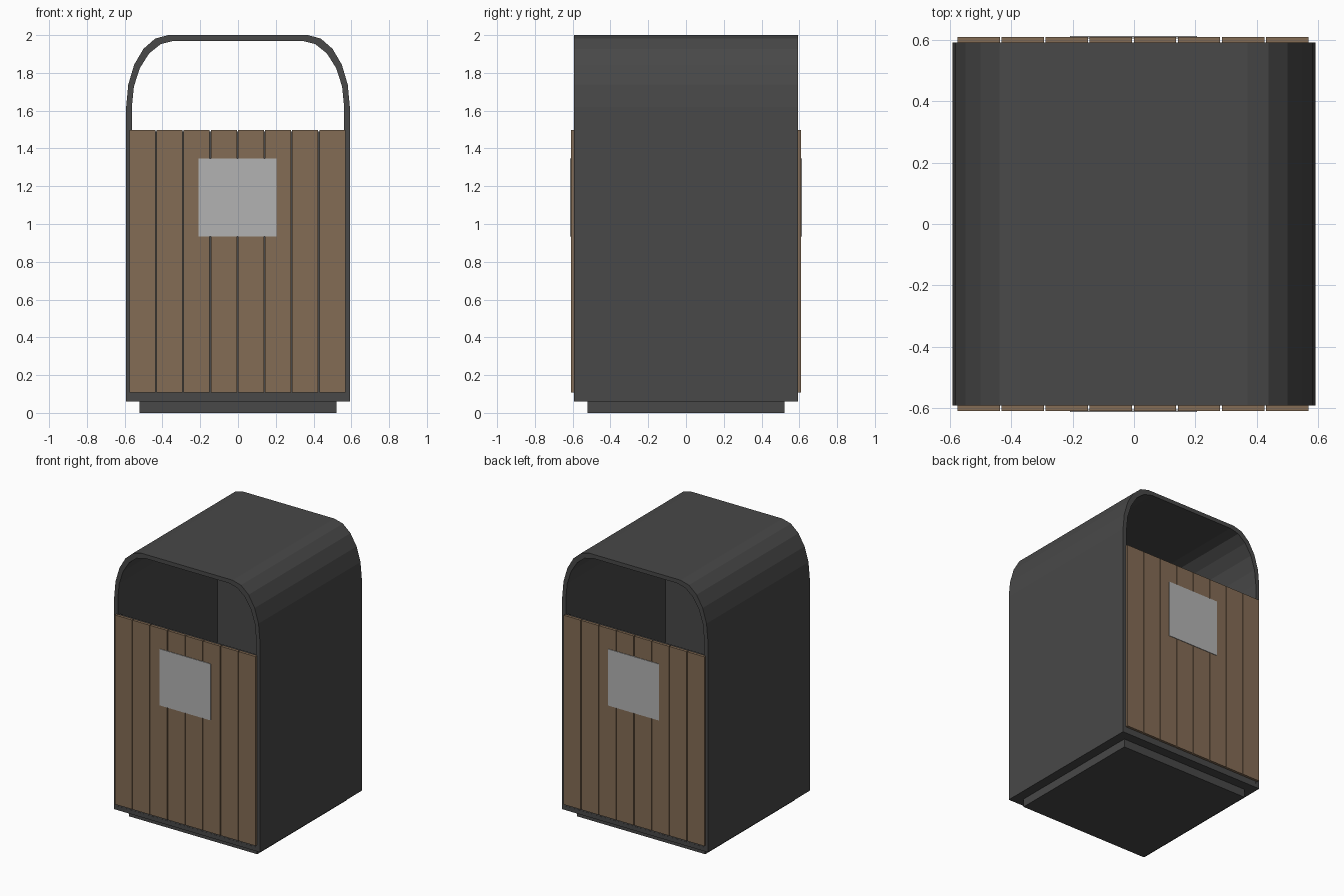
import bpy, bmesh
from math import sin, cos, pi

if "Cube" in bpy.data.objects:
    bpy.data.objects.remove(bpy.data.objects["Cube"])


def material(name, rgb):
    m = bpy.data.materials.new(name)
    m.diffuse_color = (*rgb, 1)
    m.use_nodes = True
    m.node_tree.nodes["Principled BSDF"].inputs["Base Color"].default_value = m.diffuse_color
    return m


METAL = material("dark_metal", (0.065, 0.065, 0.065))
WOOD = material("wood", (0.23, 0.15, 0.09))
PLATE = material("light_metal", (0.45, 0.45, 0.45))


def finish(name, bm, mat):
    bmesh.ops.recalc_face_normals(bm, faces=bm.faces)
    me = bpy.data.meshes.new(name)
    bm.to_mesh(me)
    bm.free()
    me.materials.append(mat)
    ob = bpy.data.objects.new(name, me)
    bpy.context.collection.objects.link(ob)
    return ob


def box(name, lo, hi, mat):
    bm = bmesh.new()
    bmesh.ops.create_cube(bm, size=1)
    for v in bm.verts:
        v.co = [(a + b) / 2 + c * (b - a) for a, b, c in zip(lo, hi, v.co)]
    return finish(name, bm, mat)


def side_box(name, x0, x1, near, far, z0, z1, side, mat):
    y0, y1 = sorted((side * near, side * far))
    return box(name, (x0, y0, z0), (x1, y1, z1), mat)


def arch(half_w, flat_w, bottom, spring, top, segs=5):
    """Closed outline with a flat bottom and two rounded top corners."""
    right = [(half_w, bottom)]
    for i in range(segs + 1):
        a = pi / 2 * i / segs
        right.append((flat_w + (half_w - flat_w) * cos(a),
                      spring + (top - spring) * sin(a)))
    return right + [(-x, z) for x, z in reversed(right)]


# Hollow shell, open at front and back
outer = arch(0.592, 0.37, 0.06, 1.62, 2.0)
inner = arch(0.562, 0.34, 0.09, 1.62, 1.97)
bm = bmesh.new()
loops = [[bm.verts.new((x, y, z)) for x, z in pts]
         for pts, y in ((outer, -0.592), (outer, 0.592), (inner, 0.592), (inner, -0.592))]
n = len(outer)
for k in range(4):
    a, b = loops[k], loops[(k + 1) % 4]
    for i in range(n):
        j = (i + 1) % n
        bm.faces.new((a[i], a[j], b[j], b[i]))
finish("shell", bm, METAL)

# Recessed foot
box("base", (-0.522, -0.522, 0), (0.522, 0.522, 0.06), METAL)

# Backing panel, slats and blank plate on both open sides
for label, side in (("front", -1), ("back", 1)):
    side_box(f"{label}_panel", -0.562, 0.562, 0.562, 0.591, 0.09, 1.49, side, METAL)
    for i in range(8):
        x = -0.575 + i * 0.1436
        side_box(f"{label}_slat_{i + 1}", x, x + 0.138, 0.588, 0.609, 0.107, 1.498, side, WOOD)
    side_box(f"{label}_plate", -0.208, 0.205, 0.605, 0.613, 0.933, 1.348, side, PLATE)
